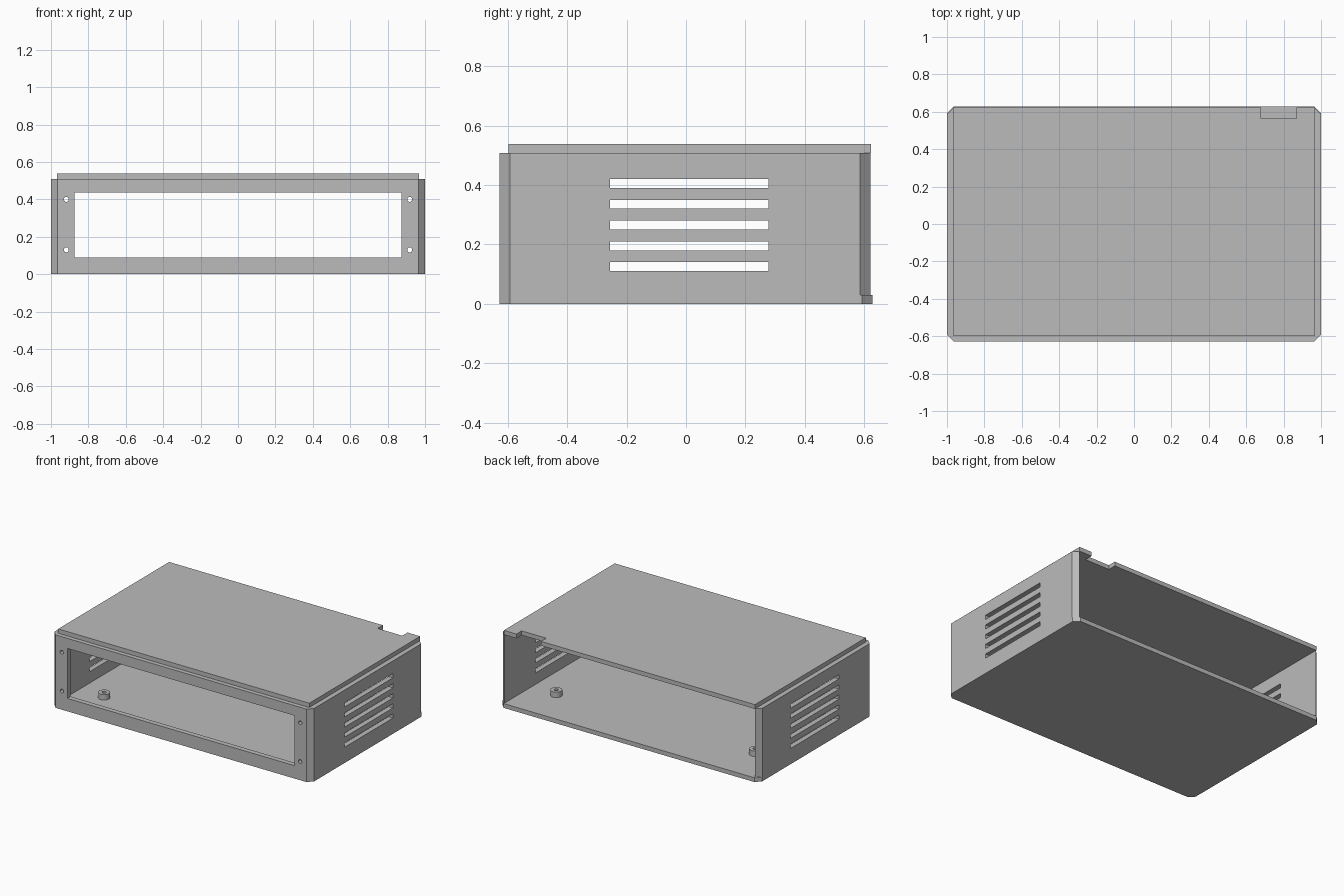
import bpy, bmesh, math
from mathutils import Matrix

if "Cube" in bpy.data.objects:
    bpy.data.objects.remove(bpy.data.objects["Cube"])

grey = bpy.data.materials.new("light grey")
grey.diffuse_color = (0.5, 0.5, 0.5, 1)
grey.use_nodes = True
grey.node_tree.nodes["Principled BSDF"].inputs["Base Color"].default_value = grey.diffuse_color

WALL, FLOOR, TOP, LID_TOP = 0.035, 0.03, 0.508, 0.538
FRONT, BACK = -0.627, 0.627


def finish(name, bm):
    bmesh.ops.recalc_face_normals(bm, faces=bm.faces)
    mesh = bpy.data.meshes.new(name)
    bm.to_mesh(mesh)
    bm.free()
    mesh.materials.append(grey)
    ob = bpy.data.objects.new(name, mesh)
    bpy.context.collection.objects.link(ob)
    return ob


def prism(name, outline, z0, z1):
    bm = bmesh.new()
    face = bm.faces.new([bm.verts.new((x, y, z0)) for x, y in outline])
    up = bmesh.ops.extrude_face_region(bm, geom=[face])["geom"]
    bmesh.ops.translate(bm, vec=(0, 0, z1 - z0),
                        verts=[v for v in up if isinstance(v, bmesh.types.BMVert)])
    return finish(name, bm)


def box(name, x0, x1, y0, y1, z0, z1):
    return prism(name, [(x0, y0), (x1, y0), (x1, y1), (x0, y1)], z0, z1)


def cylinder(name, loc, r, depth, axis="Z", sides=24):
    bm = bmesh.new()
    turn = Matrix.Rotation(math.pi / 2, 4, "X") if axis == "Y" else Matrix()
    bmesh.ops.create_cone(bm, cap_ends=True, segments=sides, radius1=r, radius2=r,
                          depth=depth, matrix=Matrix.Translation(loc) @ turn)
    return finish(name, bm)


def cut(ob, cutters):
    for c in cutters:
        c.hide_render = True
        m = ob.modifiers.new("cut", "BOOLEAN")
        m.operation, m.solver, m.object = "DIFFERENCE", "EXACT", c
    bpy.context.view_layer.update()
    graph = bpy.context.evaluated_depsgraph_get()
    mesh = bpy.data.meshes.new_from_object(ob.evaluated_get(graph))
    ob.modifiers.clear()
    ob.data = mesh
    for c in cutters:
        bpy.data.objects.remove(c)


def chamfered(y0, y1, c=WALL):
    return [(-1 + c, y0), (1 - c, y0), (1, y0 + c), (1, y1 - c),
            (1 - c, y1), (-1 + c, y1), (-1, y1 - c), (-1, y0 + c)]


# Floor plate
prism("floor", chamfered(FRONT, BACK), 0, FLOOR)

# Front and side walls, open at the back
walls = prism("walls", chamfered(FRONT, BACK - 0.006), FLOOR, TOP)
cutters = [box("cavity", -1 + WALL, 1 - WALL, FRONT + WALL, 1, -0.1, 0.8),
           box("front_opening", -0.875, 0.875, -0.8, -0.5, 0.09, 0.438)]
# Vent slots through both sides
for i in range(5):
    z = 0.125 + 0.07 * i
    cutters.append(box("slot", -1.2, 1.2, -0.255, 0.277, z - 0.015, z + 0.015))
# Front screw holes
for x in (-0.918, 0.918):
    for z in (0.13, 0.4):
        cutters.append(cylinder("screw_hole", (x, -0.62, z), 0.013, 0.2, "Y"))
cut(walls, cutters)

# Lid with a cable notch in the back edge
n = (0.68, 0.87, 0.565)
L, B = 0.967, BACK - 0.004
prism("lid", [(-L, -0.597), (L, -0.597), (L, B), (n[1], B), (n[1], n[2]),
              (n[0], n[2]), (n[0], B), (-L, B)], TOP, LID_TOP)

# Four hollow board standoffs
for x in (-0.766, 0.766):
    for y in (-0.378, 0.333):
        post = cylinder("standoff", (x, y, FLOOR + 0.019), 0.038, 0.038)
        cut(post, [cylinder("bore", (x, y, FLOOR + 0.03), 0.014, 0.05)])
        bpy.ops.object.select_all(action="DESELECT")
        post.select_set(True)
        bpy.context.view_layer.objects.active = post
        bpy.ops.object.shade_smooth_by_angle()
